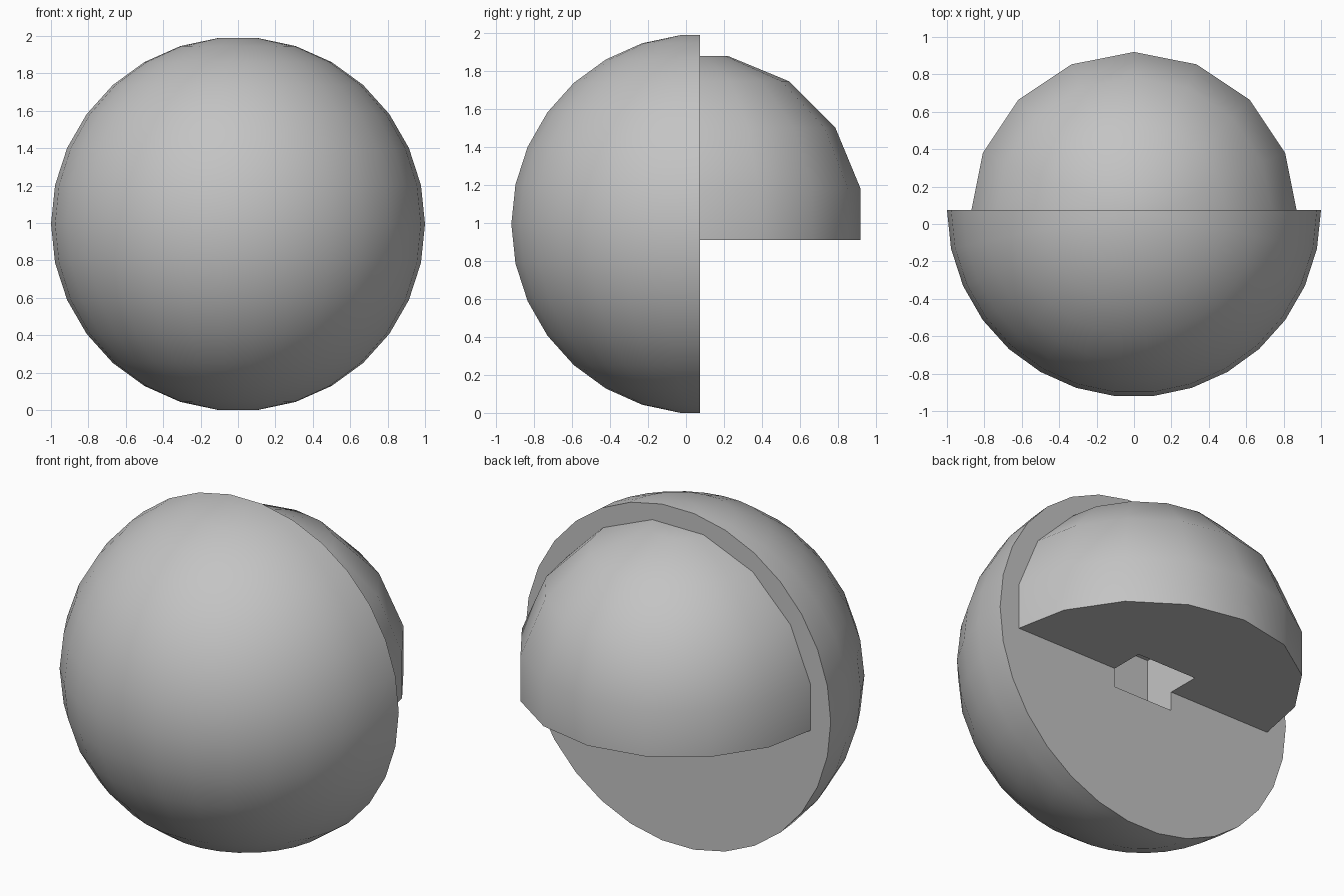
import bpy, bmesh, math
from mathutils import Vector

old = bpy.data.objects.get("Cube")
if old:
    bpy.data.objects.remove(old, do_unlink=True)

SEAM_Y = 0.075    # plane where the dome meets the half ball
DOME_Z = 0.91     # flat underside of the dome

grey = bpy.data.materials.new("plain grey")
grey.use_nodes = True
colour = (0.55, 0.55, 0.55, 1)
grey.diffuse_color = colour
grey.node_tree.nodes["Principled BSDF"].inputs["Base Color"].default_value = colour


def lathe_ball(bm, sides, radius, centre):
    """Ball turned about z from an even polygon, with flat caps at the poles."""
    step = 2 * math.pi / sides
    rings = []
    for i in range(sides // 2):
        tilt = step * (i + 0.5)
        r, z = radius * math.sin(tilt), radius * math.cos(tilt)
        rings.append([bm.verts.new(Vector(centre) + Vector(
            (r * math.cos(step * j), r * math.sin(step * j), z)))
            for j in range(sides)])
    for upper, lower in zip(rings, rings[1:]):
        for j in range(sides):
            k = (j + 1) % sides
            bm.faces.new((upper[j], lower[j], lower[k], upper[k]))
    bm.faces.new(rings[0])
    bm.faces.new(rings[-1][::-1])


def slice_off(bm, point, normal):
    """Remove everything on the normal's side of a plane and close the cut."""
    bmesh.ops.bisect_plane(bm, geom=bm.verts[:] + bm.edges[:] + bm.faces[:], dist=1e-4,
                           plane_co=point, plane_no=normal, clear_outer=True)
    bmesh.ops.holes_fill(bm, edges=[e for e in bm.edges if e.is_boundary], sides=0)
    bmesh.ops.recalc_face_normals(bm, faces=bm.faces)


def finish(bm, name):
    mesh = bpy.data.meshes.new(name)
    bm.to_mesh(mesh)
    bm.free()
    mesh.materials.append(grey)
    obj = bpy.data.objects.new(name, mesh)
    bpy.context.collection.objects.link(obj)
    return obj


# Large half ball, flat at the back
bm = bmesh.new()
lathe_ball(bm, 30, 1.0, (0, SEAM_Y, 0.9945))
slice_off(bm, (0, SEAM_Y, 0), (0, 1, 0))
half_ball = finish(bm, "front_half_ball")

# Smaller, coarser dome on the upper back
bm = bmesh.new()
lathe_ball(bm, 16, 0.892, (0, 0.045, 1.005))
slice_off(bm, (0, SEAM_Y, 0), (0, -1, 0))
slice_off(bm, (0, 0, DOME_Z), (0, 0, -1))
dome = finish(bm, "rear_dome")

# Cube-shaped socket at the centre, cut into both parts
bm = bmesh.new()
bmesh.ops.create_cube(bm, size=0.395)
bmesh.ops.translate(bm, verts=bm.verts, vec=(0, SEAM_Y, 0.9945))
socket = finish(bm, "socket_cutter")

for obj in (half_ball, dome):
    cut = obj.modifiers.new("socket", "BOOLEAN")
    cut.operation = "DIFFERENCE"
    cut.solver = "EXACT"
    cut.object = socket
    bpy.ops.object.select_all(action="DESELECT")
    obj.select_set(True)
    bpy.context.view_layer.objects.active = obj
    bpy.ops.object.modifier_apply(modifier=cut.name)
    bpy.ops.object.shade_smooth_by_angle(angle=math.radians(35))

bpy.data.objects.remove(socket, do_unlink=True)
